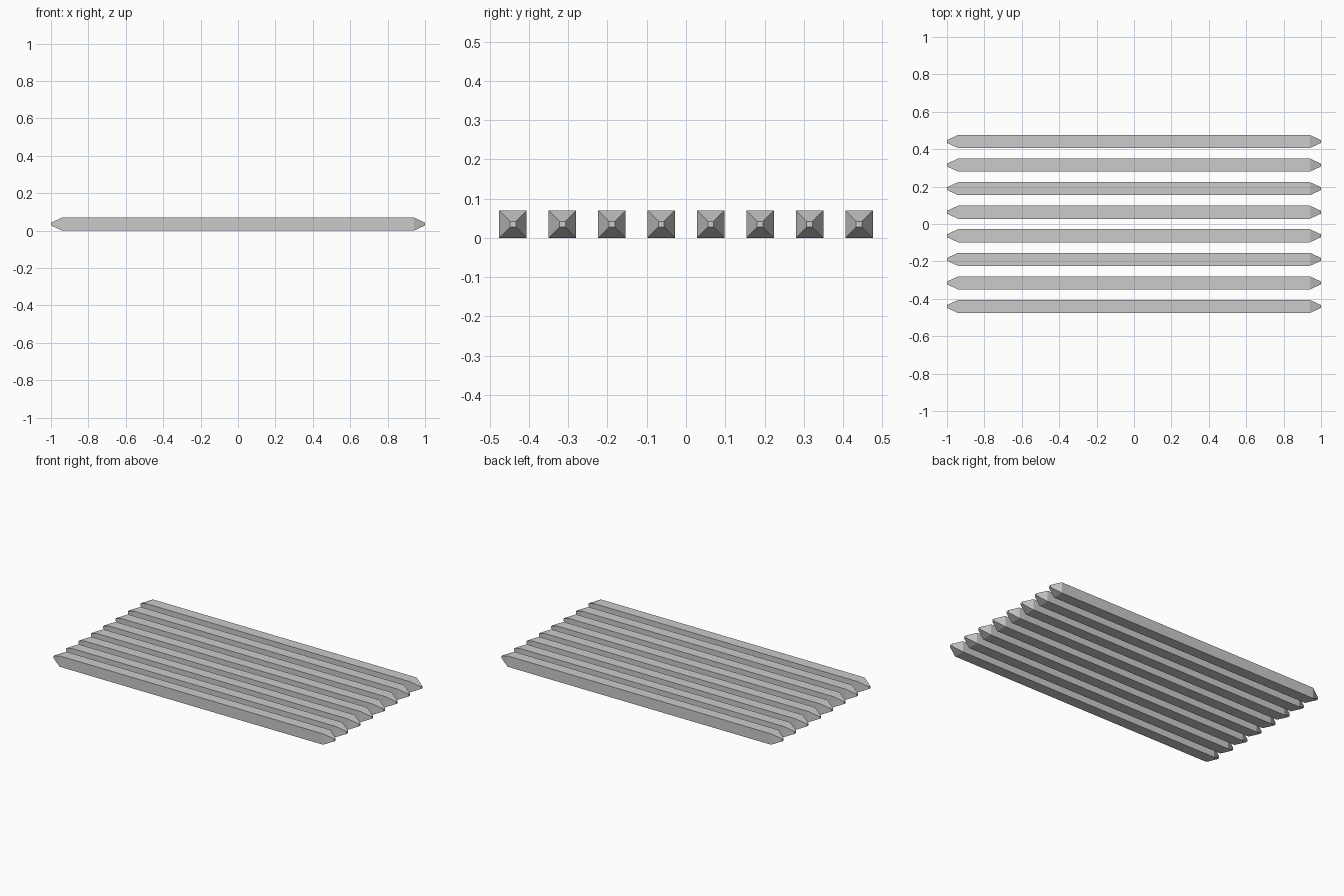
import bpy
import bmesh

cube = bpy.data.objects.get("Cube")
if cube:
    bpy.data.objects.remove(cube, do_unlink=True)

BAR_COUNT = 8
SPACING = 0.126
WIDTH = 0.07
TIP_WIDTH = 0.015
HALF_LENGTH = 1.0
TAPER = 0.06

# One flat grey for every bar
grey = bpy.data.materials.new("bar grey")
grey.use_nodes = True
color = (0.6, 0.6, 0.6, 1)
grey.diffuse_color = color
grey.node_tree.nodes["Principled BSDF"].inputs["Base Color"].default_value = color


def square_ring(bm, x, width):
    h = width / 2
    return [bm.verts.new((x, sy * h, sz * h))
            for sy, sz in ((-1, -1), (1, -1), (1, 1), (-1, 1))]


def bar_mesh():
    """Square bar with both ends tapered to a small flat tip."""
    bm = bmesh.new()
    shoulder = HALF_LENGTH - TAPER
    sections = ((-HALF_LENGTH, TIP_WIDTH), (-shoulder, WIDTH),
                (shoulder, WIDTH), (HALF_LENGTH, TIP_WIDTH))
    rings = [square_ring(bm, x, w) for x, w in sections]
    for a, b in zip(rings, rings[1:]):
        for i in range(4):
            j = (i + 1) % 4
            bm.faces.new((a[i], a[j], b[j], b[i]))
    bm.faces.new(rings[0])
    bm.faces.new(rings[-1])
    bmesh.ops.recalc_face_normals(bm, faces=bm.faces)
    mesh = bpy.data.meshes.new("bar")
    bm.to_mesh(mesh)
    bm.free()
    mesh.materials.append(grey)
    return mesh


# Row of parallel bars resting on the ground
mesh = bar_mesh()
for n in range(BAR_COUNT):
    bar = bpy.data.objects.new(f"bar_{n + 1}", mesh)
    bar.location = (0, (n - (BAR_COUNT - 1) / 2) * SPACING, WIDTH / 2)
    bpy.context.collection.objects.link(bar)
